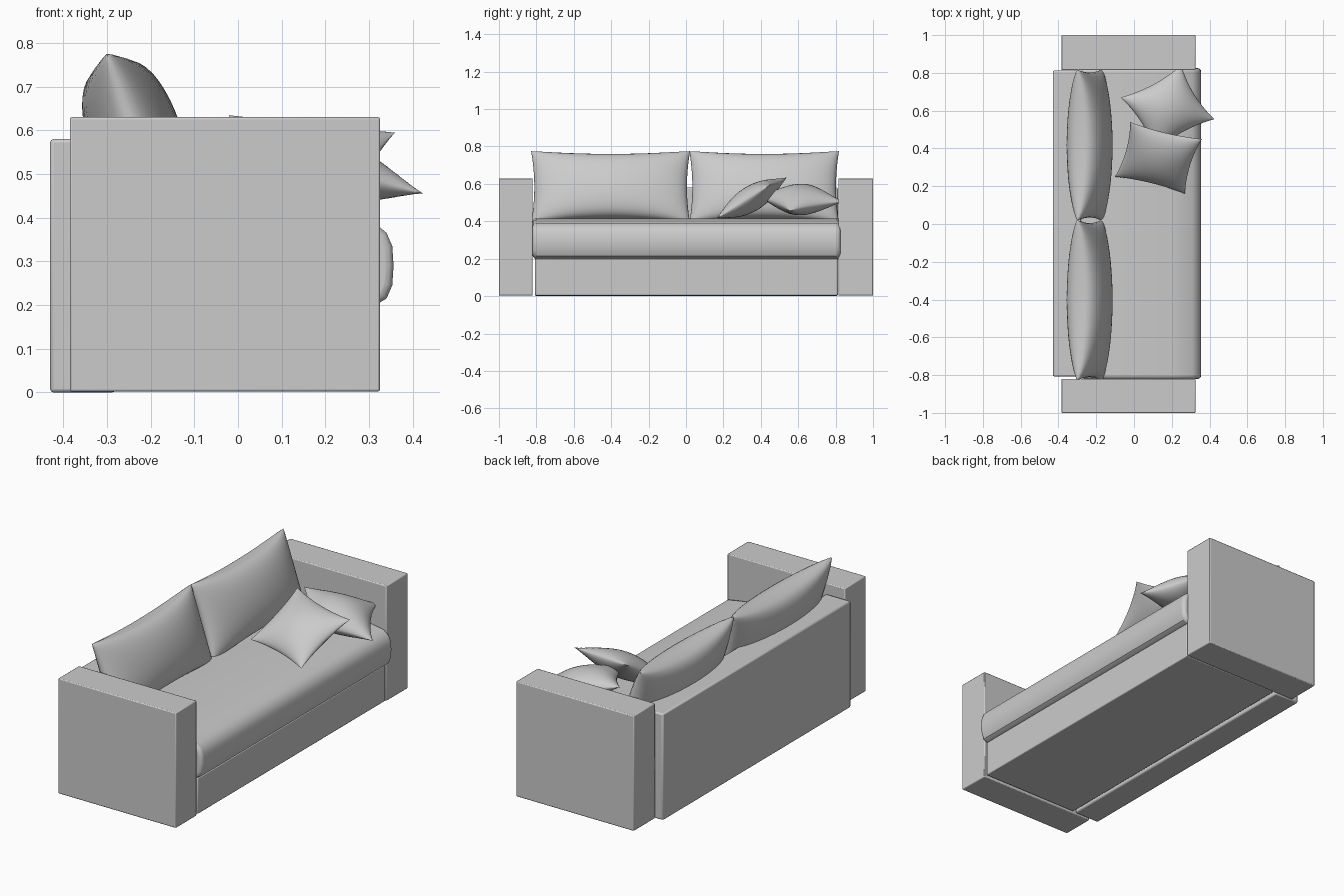
import bpy, bmesh, math
from mathutils import Vector

if "Cube" in bpy.data.objects:
    bpy.data.objects.remove(bpy.data.objects["Cube"])


def finish(name, bm, angle=35):
    bmesh.ops.recalc_face_normals(bm, faces=bm.faces)
    me = bpy.data.meshes.new(name)
    bm.to_mesh(me)
    bm.free()
    ob = bpy.data.objects.new(name, me)
    bpy.context.collection.objects.link(ob)
    bpy.ops.object.select_all(action='DESELECT')
    ob.select_set(True)
    bpy.context.view_layer.objects.active = ob
    bpy.ops.object.shade_smooth_by_angle(angle=math.radians(angle))
    return ob


def bevel(ob, width, segments=2):
    m = ob.modifiers.new("edge_bevel", 'BEVEL')
    m.width, m.segments, m.limit_method = width, segments, 'ANGLE'
    m.angle_limit = math.radians(50)


def box(name, lo, hi, width=0.005):
    bm = bmesh.new()
    bmesh.ops.create_cube(bm, size=1)
    for v in bm.verts:
        v.co = [l + (c + 0.5) * (h - l) for c, l, h in zip(v.co, lo, hi)]
    bevel(finish(name, bm), width)


def pillow(name, corners, half, pinch, power, n=20):
    """Stuffed cushion: two bulged sheets between four corners, edges bowed inward."""
    a, b, c, d = (Vector(p) for p in corners)
    mid = (a + b + c + d) / 4
    eu, ev = (b + c - a - d) / 4, (c + d - a - b) / 4
    twist = (a + c - b - d) / 4
    normal = eu.cross(ev).normalized()
    t = [math.sin(math.pi * (i / n - 0.5)) for i in range(n + 1)]
    bm = bmesh.new()
    for side in (1, -1):
        rows = []
        for v in t:
            row = []
            for u in t:
                fu, fv = max(0, 1 - u * u), max(0, 1 - v * v)
                pu, pv = u * (1 - pinch[0] * fv), v * (1 - pinch[1] * fu)
                bulge = half * fu ** power[0] * fv ** power[1]
                row.append(bm.verts.new(mid + eu * pu + ev * pv + twist * pu * pv
                                        + normal * side * bulge))
            rows.append(row)
        for j in range(n):
            for i in range(n):
                bm.faces.new((rows[j][i], rows[j][i + 1], rows[j + 1][i + 1], rows[j + 1][i]))
    bmesh.ops.remove_doubles(bm, verts=bm.verts, dist=1e-5)
    finish(name, bm, 70)


# Frame: arms, back panel, base
box("left_arm", (-0.385, -1.0, 0.002), (0.325, -0.82, 0.63))
box("right_arm", (-0.385, 0.815, 0.002), (0.325, 1.0, 0.63))
box("back_panel", (-0.43, -0.807, 0), (-0.28, 0.812, 0.58), 0.008)
box("base", (-0.265, -0.807, 0.004), (0.322, 0.812, 0.2))

# Seat cushion: rounded profile extruded along the sofa
profile = [(-0.28, 0.2), (0.315, 0.2), (0.34, 0.215), (0.353, 0.245), (0.356, 0.29),
           (0.353, 0.335), (0.34, 0.365), (0.31, 0.39), (0.2, 0.408), (-0.02, 0.416),
           (-0.2, 0.414), (-0.28, 0.405)]
bm = bmesh.new()
face = bm.faces.new([bm.verts.new((x, -0.82, z)) for x, z in profile])
ext = bmesh.ops.extrude_face_region(bm, geom=[face])
bmesh.ops.translate(bm, vec=(0, 1.645, 0),
                    verts=[g for g in ext["geom"] if isinstance(g, bmesh.types.BMVert)])
bevel(finish("seat_cushion", bm), 0.018, 3)

# Two leaning back cushions
for name, y0, y1 in (("left_back_cushion", -0.828, 0.022), ("right_back_cushion", 0.018, 0.818)):
    pillow(name, [(-0.17, y0, 0.39), (-0.17, y1, 0.39), (-0.30, y1, 0.775), (-0.30, y0, 0.775)],
           0.107, (0.04, 0.12), (0.5, 0.33))

# Two scatter pillows
pillow("front_scatter_pillow",
       [(-0.02, 0.54, 0.635), (0.36, 0.45, 0.595), (0.27, 0.16, 0.415), (-0.10, 0.25, 0.44)],
       0.068, (0.1, 0.1), (0.6, 0.6))
pillow("rear_scatter_pillow",
       [(0.25, 0.84, 0.505), (0.425, 0.555, 0.455), (0.11, 0.385, 0.53), (-0.07, 0.67, 0.577)],
       0.078, (0.12, 0.12), (0.6, 0.6))
